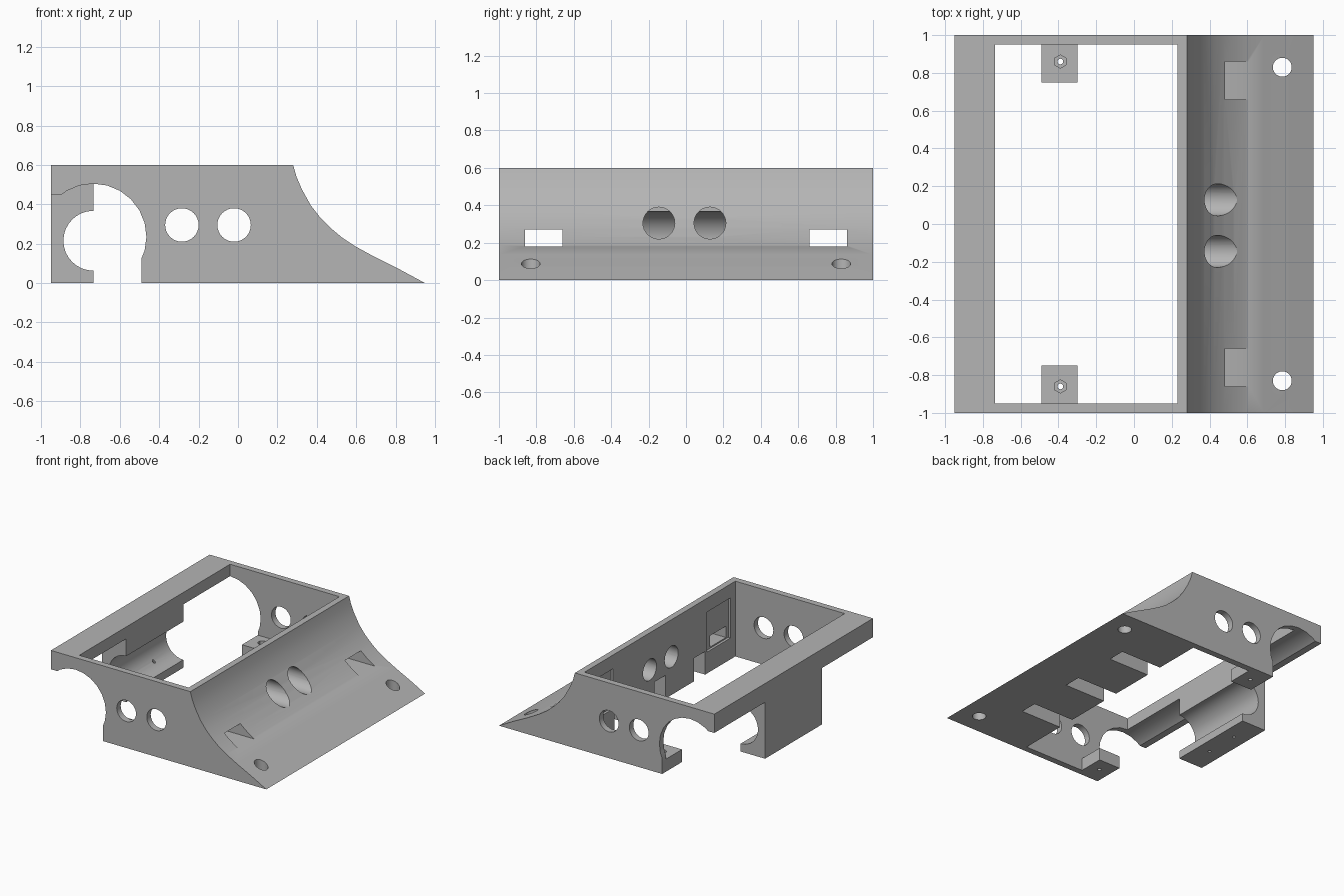
import bpy, bmesh, math
from mathutils import Matrix, Vector

cube = bpy.data.objects.get("Cube")
if cube:
    bpy.data.objects.remove(cube, do_unlink=True)

grey = bpy.data.materials.new("plain grey")
grey.use_nodes = True
grey.diffuse_color = (0.46, 0.46, 0.46, 1)
grey.node_tree.nodes["Principled BSDF"].inputs["Base Color"].default_value = grey.diffuse_color


def make(name, bm):
    bmesh.ops.recalc_face_normals(bm, faces=bm.faces)
    mesh = bpy.data.meshes.new(name)
    bm.to_mesh(mesh)
    bm.free()
    mesh.materials.append(grey)
    ob = bpy.data.objects.new(name, mesh)
    bpy.context.collection.objects.link(ob)
    return ob


def box(name, x, y, z):
    bm = bmesh.new()
    bmesh.ops.create_cube(bm, size=1)
    for v in bm.verts:
        v.co = Vector([r[0] + (c + 0.5) * (r[1] - r[0]) for c, r in zip(v.co, (x, y, z))])
    return make(name, bm)


def rod(name, axis, centre, radius, length, sides=32):
    bm = bmesh.new()
    turn = Vector((0, 0, 1)).rotation_difference(Vector(axis)).to_matrix().to_4x4()
    bmesh.ops.create_cone(bm, cap_ends=True, segments=sides, radius1=radius, radius2=radius,
                          depth=length, matrix=Matrix.Translation(centre) @ turn)
    return make(name, bm)


def prism(name, profile, y0, y1):
    bm = bmesh.new()
    face = bm.faces.new([bm.verts.new((x, y0, z)) for x, z in profile])
    ext = bmesh.ops.extrude_face_region(bm, geom=[face])
    moved = [g for g in ext["geom"] if isinstance(g, bmesh.types.BMVert)]
    bmesh.ops.translate(bm, verts=moved, vec=(0, y1 - y0, 0))
    return make(name, bm)


def activate(ob):
    bpy.ops.object.select_all(action="DESELECT")
    ob.select_set(True)
    bpy.context.view_layer.objects.active = ob


def cut(ob, cutters):
    activate(ob)
    for c in cutters:
        c.hide_render = True
        mod = ob.modifiers.new("cut", "BOOLEAN")
        mod.operation = "DIFFERENCE"
        mod.solver = "EXACT"
        mod.object = c
        bpy.ops.object.modifier_apply(modifier=mod.name)
        bpy.data.objects.remove(c, do_unlink=True)
    bpy.ops.object.shade_smooth_by_angle(angle=math.radians(30))


X, Y, Z = (1, 0, 0), (0, 1, 0), (0, 0, 1)
INNER = -0.735

# Housing: rail on one side, concave sloping front on the other
slope = [(0.95, 0), (0.82, 0.07), (0.69, 0.135), (0.595, 0.187), (0.53, 0.23), (0.475, 0.276),
         (0.42, 0.33), (0.37, 0.394), (0.325, 0.475), (0.297, 0.54), (0.28, 0.6)]
profile = [(-0.95, 0.6), (-0.95, 0.45), (INNER, 0.45), (INNER, 0.2), (-0.49, 0.2), (-0.49, 0)]
housing = prism("housing", profile + slope, -1, 1)

# Open cavity and round end openings
cuts = [box("cavity", (INNER, 0.23), (-0.95, 0.95), (-0.1, 0.7))]
for s in (-1, 1):
    cuts.append(rod("end_opening", Y, (INNER, s * 0.76, 0.235), 0.27, 0.8, 24))
    # Slots, wall recesses and screw holes in the slope
    cuts.append(box("recess", (0.1, 0.25), sorted((s * 0.59, s * 0.89)), (0.17, 0.49)))
    cuts.append(box("slot", (0.1, 1), sorted((s * 0.66, s * 0.86)), (0.18, 0.27)))
    cuts.append(rod("screw_hole", Z, (0.785, s * 0.83, 0), 0.05, 1))
# Round holes in the end walls and the slope
for x in (-0.285, -0.02):
    cuts.append(rod("wall_hole", Y, (x, 0, 0.295), 0.085, 3))
for y in (-0.145, 0.128):
    cuts.append(rod("slope_hole", X, (0.6, y, 0.305), 0.085, 1))
# Cable notches along the underside
for y in (-0.5, 0, 0.5):
    cuts.append(box("notch", (0.1, 0.59), (y - 0.07, y + 0.07), (-0.1, 0.185)))
cut(housing, cuts)

# Clamp block below the rail
clamp = box("clamp_block", (-0.95, INNER), (-0.36, 0.36), (0, 0.45))
cut(clamp, [rod("clamp_bore", Y, (INNER, 0, 0.215), 0.152, 2)]
    + [rod("pin_hole", Z, (-0.84, y, 0), 0.012, 0.3, 12) for y in (-0.14, 0.14)])

# Mounting feet with nut pockets
for name, s in (("front_foot", -1), ("back_foot", 1)):
    foot = box(name, (-0.49, -0.3), sorted((s * 0.75, s * 0.95)), (0, 0.1))
    at = (-0.39, s * 0.86)
    cut(foot, [rod("foot_hole", Z, (*at, 0), 0.015, 1, 16),
               rod("nut_pocket", Z, (*at, 0.1), 0.035, 0.08, 6)])
